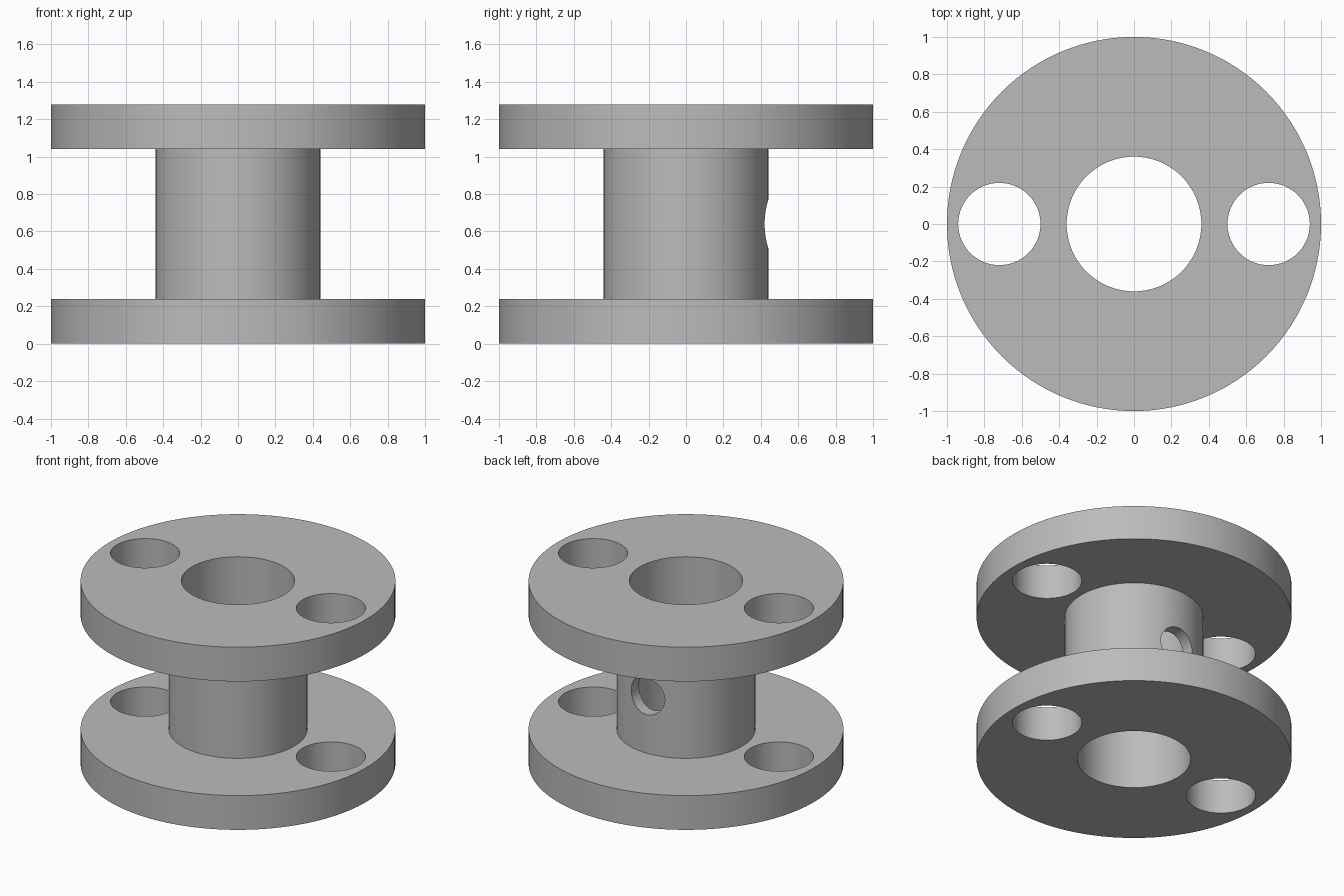
import bpy
import bmesh
import math
from mathutils import Matrix, Vector

SEGMENTS = 128
HEIGHT, FLANGE_T = 1.28, 0.24
FLANGE_R, HUB_R, BORE_R = 1.0, 0.44, 0.36
BOLT_X, BOLT_R, PORT_R = 0.72, 0.22, 0.13

default = bpy.data.objects.get("Cube")
if default:
    bpy.data.objects.remove(default, do_unlink=True)

grey = bpy.data.materials.new("plain grey")
grey.use_nodes = True
colour = (0.5, 0.5, 0.5, 1)
grey.diffuse_color = colour
grey.node_tree.nodes["Principled BSDF"].inputs["Base Color"].default_value = colour


def add_object(name, bm):
    bmesh.ops.recalc_face_normals(bm, faces=bm.faces)
    mesh = bpy.data.meshes.new(name)
    bm.to_mesh(mesh)
    bm.free()
    mesh.materials.append(grey)
    obj = bpy.data.objects.new(name, mesh)
    bpy.context.collection.objects.link(obj)
    return obj


def lathe(name, profile):
    """Revolve a closed (radius, height) outline about the z axis."""
    bm = bmesh.new()
    verts = [bm.verts.new((r, 0, z)) for r, z in profile]
    edges = [bm.edges.new((v, verts[i - 1])) for i, v in enumerate(verts)]
    bmesh.ops.spin(bm, geom=verts + edges, cent=(0, 0, 0), axis=(0, 0, 1),
                   angle=math.tau, steps=SEGMENTS, use_merge=True)
    bmesh.ops.remove_doubles(bm, verts=bm.verts, dist=1e-5)
    return add_object(name, bm)


def cut_hole(body, radius, depth, centre, rotation=Matrix()):
    """Drill a round hole through the body."""
    bm = bmesh.new()
    bmesh.ops.create_cone(bm, cap_ends=True, segments=64, radius1=radius,
                          radius2=radius, depth=depth,
                          matrix=Matrix.Translation(Vector(centre)) @ rotation)
    cutter = add_object("hole_cutter", bm)
    cutter.hide_render = True
    mod = body.modifiers.new("hole", 'BOOLEAN')
    mod.operation, mod.solver, mod.object = 'DIFFERENCE', 'EXACT', cutter
    bpy.context.view_layer.objects.active = body
    bpy.ops.object.modifier_apply(modifier=mod.name)
    bpy.data.objects.remove(cutter, do_unlink=True)


# Hub with a flange at each end and a central bore
top = HEIGHT - FLANGE_T
spool = lathe("flanged_spool", [
    (BORE_R, 0), (FLANGE_R, 0), (FLANGE_R, FLANGE_T), (HUB_R, FLANGE_T),
    (HUB_R, top), (FLANGE_R, top), (FLANGE_R, HEIGHT), (BORE_R, HEIGHT)])

# Bolt holes through both flanges
for side in (-1, 1):
    cut_hole(spool, BOLT_R, 2 * HEIGHT, (side * BOLT_X, 0, HEIGHT / 2))

# Port through the rear wall of the hub only
cut_hole(spool, PORT_R, 0.6, (0, 0.5, HEIGHT / 2),
         Matrix.Rotation(math.pi / 2, 4, 'X'))

# Smooth round walls with crisp rims
bpy.ops.object.select_all(action='DESELECT')
spool.select_set(True)
bpy.context.view_layer.objects.active = spool
bpy.ops.object.shade_smooth_by_angle(angle=math.radians(30))
